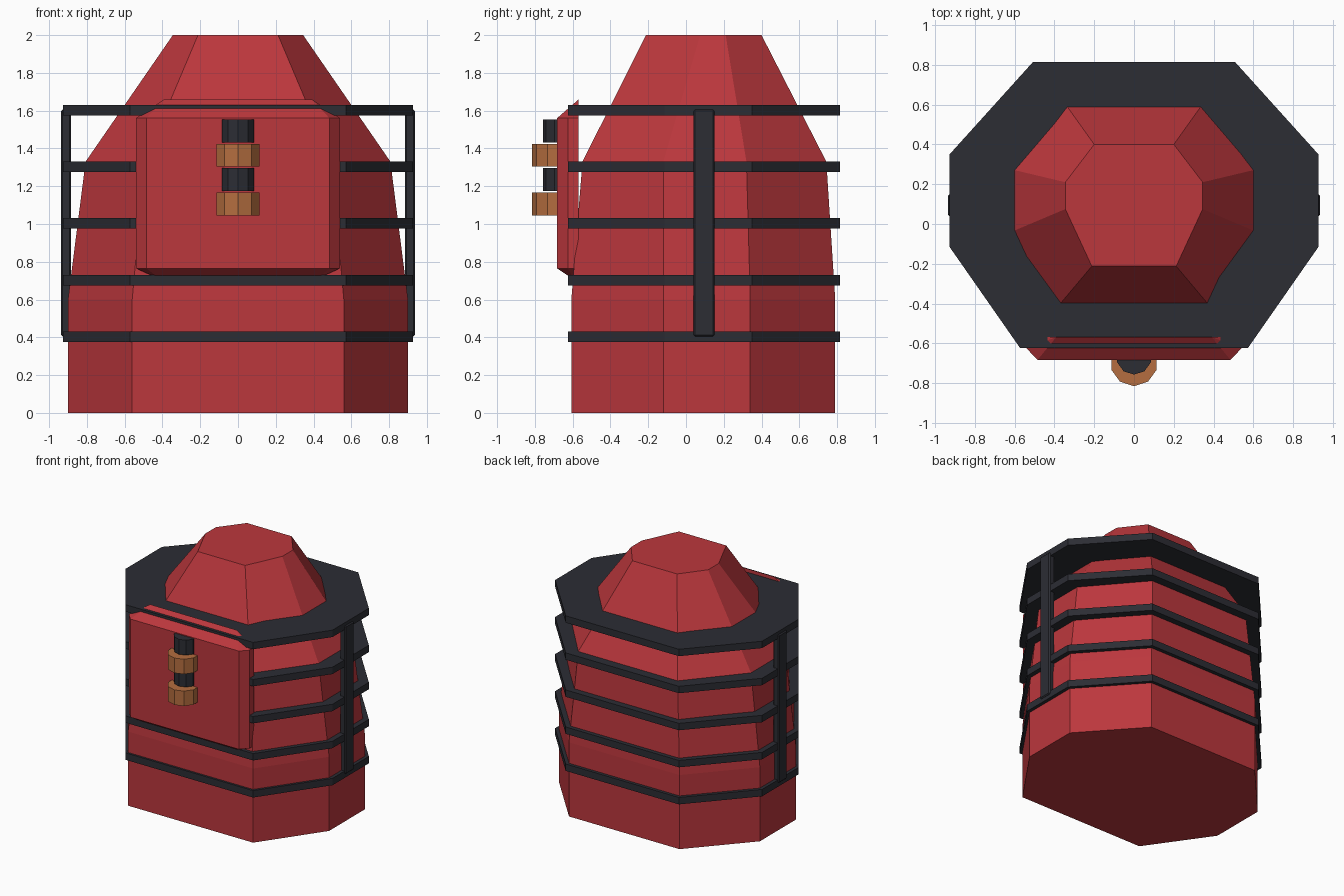
import bpy, bmesh

cube = bpy.data.objects.get("Cube")
if cube:
    bpy.data.objects.remove(cube, do_unlink=True)


def make_material(name, color):
    m = bpy.data.materials.new(name)
    m.use_nodes = True
    m.diffuse_color = (*color, 1)
    m.node_tree.nodes["Principled BSDF"].inputs["Base Color"].default_value = (*color, 1)
    return m


RED = make_material("red paint", (0.50, 0.038, 0.046))
DARK = make_material("dark metal", (0.025, 0.026, 0.034))
COPPER = make_material("copper", (0.46, 0.155, 0.05))


def finish(name, bm, mat):
    bmesh.ops.recalc_face_normals(bm, faces=bm.faces)
    mesh = bpy.data.meshes.new(name)
    bm.to_mesh(mesh)
    bm.free()
    mesh.materials.append(mat)
    ob = bpy.data.objects.new(name, mesh)
    bpy.context.collection.objects.link(ob)
    return ob


def octagon(half):
    """Mirror four right-hand corners, front to back, into a full outline."""
    return half + [(-x, y) for x, y in reversed(half)]


def loft(name, sections, mat):
    """Join (height, half outline) sections into a closed solid."""
    bm = bmesh.new()
    loops = [[bm.verts.new((x, y, z)) for x, y in octagon(half)] for z, half in sections]
    for a, b in zip(loops, loops[1:]):
        n = len(a)
        for i in range(n):
            j = (i + 1) % n
            bm.faces.new((a[i], a[j], b[j], b[i]))
    bm.faces.new(loops[0])
    bm.faces.new(loops[-1])
    return finish(name, bm, mat)


# Tapered eight-sided body
base = [(0.56, -0.607), (0.90, -0.12), (0.90, 0.34), (0.495, 0.79)]
shoulder = [(0.495, -0.548), (0.807, -0.12), (0.807, 0.32), (0.445, 0.743)]
crown = [(0.212, -0.212), (0.345, 0.075), (0.345, 0.21), (0.2, 0.4)]
loft("body", [(0, base), (0.6, base), (1.33, shoulder), (2, crown)], RED)

# Five cage bands
band = [(0.572, -0.624), (0.927, -0.115), (0.927, 0.35), (0.507, 0.815)]
for i in range(5):
    z = 0.375 + 0.3 * i
    loft(f"cage_band_{i + 1}", [(z, band), (z + 0.056, band)], DARK)

# Upright cage bars on both sides
for side, sx in (("left", 1), ("right", -1)):
    bm = bmesh.new()
    bmesh.ops.create_cube(bm, size=1)
    bmesh.ops.scale(bm, vec=(0.052, 0.11, 1.2), verts=bm.verts)
    bmesh.ops.translate(bm, vec=(sx * 0.91, 0.095, 1.005), verts=bm.verts)
    bar = finish(f"{side}_cage_bar", bm, DARK)
    bevel = bar.modifiers.new("edge bevel", "BEVEL")
    bevel.width = 0.008

# Front panel with sloping edges
bm = bmesh.new()
corners = [(0.485, -0.683, 0.765), (0.485, -0.683, 1.56),
           (0.54, -0.625, 0.765), (0.54, -0.625, 1.56),
           (0.54, -0.568, 0.765), (0.54, -0.568, 1.56),
           (0.41, -0.593, 0.706), (0.41, -0.568, 0.706),
           (0.39, -0.568, 1.66)]
for x, y, z in corners:
    bm.verts.new((x, y, z))
    bm.verts.new((-x, y, z))
bmesh.ops.convex_hull(bm, input=bm.verts)
bmesh.ops.dissolve_limit(bm, angle_limit=0.02, verts=bm.verts, edges=bm.edges)
finish("front_panel", bm, RED)

# Stacked latch: alternating dark barrels and copper collars
for i in range(4):
    collar = i % 2 == 1
    name = f"latch_{'collar' if collar else 'barrel'}_{i // 2 + 1}"
    radius = 0.12 if collar else 0.089
    bpy.ops.mesh.primitive_cylinder_add(
        vertices=10, radius=radius, depth=0.121,
        location=(0, -0.695 if collar else -0.668, 1.493 - 0.129 * i))
    ob = bpy.context.object
    ob.name = name
    ob.data.materials.append(COPPER if collar else DARK)
